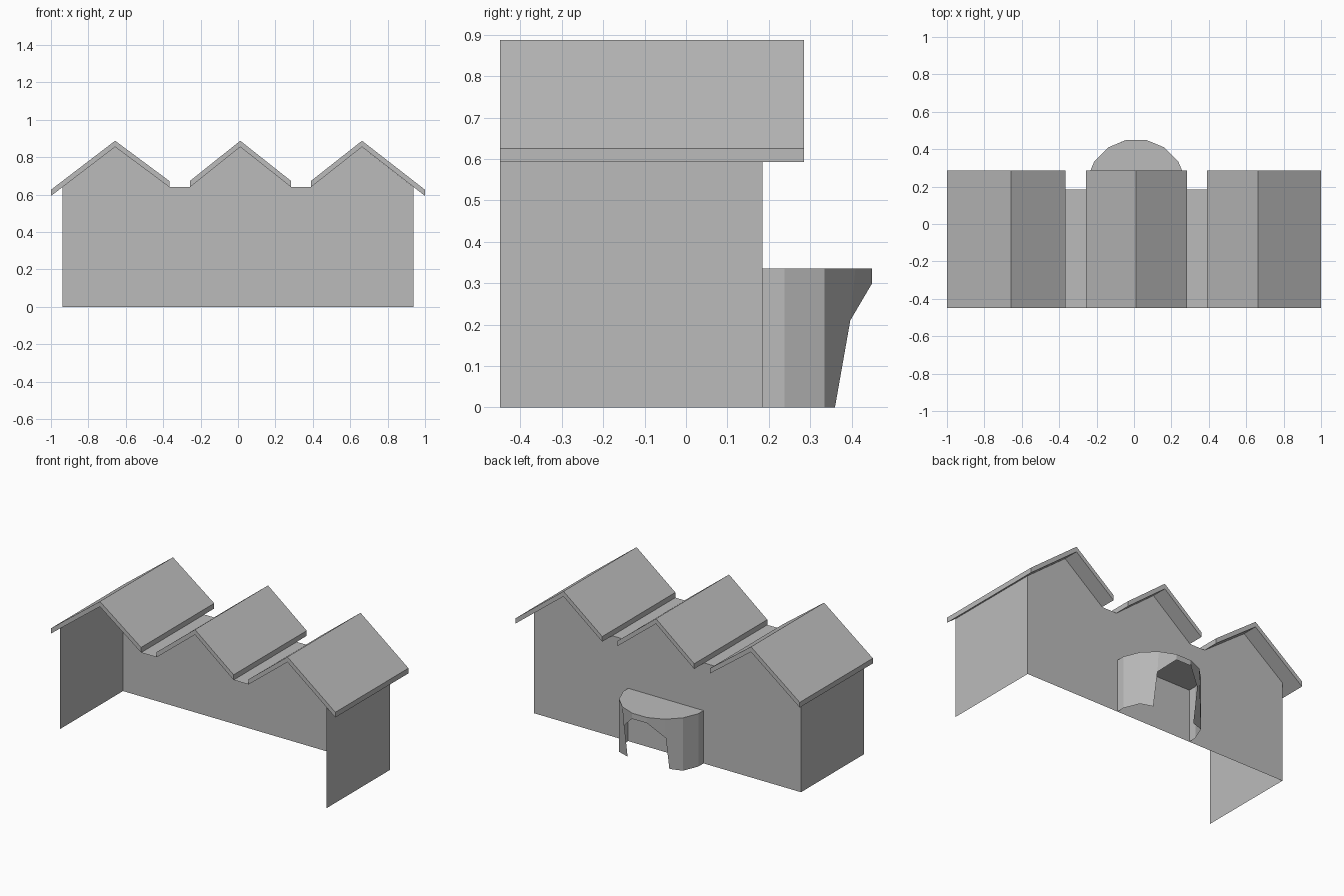
import bpy
import math

cube = bpy.data.objects.get("Cube")
if cube:
    bpy.data.objects.remove(cube, do_unlink=True)

# One plain grey for the whole building
GREY = (0.5, 0.5, 0.5, 1)
mat = bpy.data.materials.new("plain grey")
mat.use_nodes = True
mat.diffuse_color = GREY
mat.node_tree.nodes["Principled BSDF"].inputs["Base Color"].default_value = GREY

FRONT, BACK, ROOF_BACK = -0.45, 0.185, 0.285
VALLEY, RIDGE, THICK = 0.64, 0.888, 0.033


def build(name, verts, faces):
    mesh = bpy.data.meshes.new(name)
    mesh.from_pydata(verts, [], faces)
    mesh.update()
    mesh.materials.append(mat)
    obj = bpy.data.objects.new(name, mesh)
    bpy.context.collection.objects.link(obj)
    return obj


def prism(name, profile, y0, y1):
    """Closed solid from an x-z profile (anticlockwise from the front)."""
    n = len(profile)
    verts = [(x, y, z) for y in (y0, y1) for x, z in profile]
    faces = [tuple(range(n)), tuple(range(2 * n - 1, n - 1, -1))]
    for i in range(n):
        j = (i + 1) % n
        faces.append((j, i, i + n, j + n))
    return build(name, verts, faces)


def sheet(name, corners):
    return build(name, corners, [tuple(range(len(corners)))])


# Roofs: (left eave x, its top z, ridge x, right eave x, its top z)
EAVE = 0.626
INNER = VALLEY + THICK
roofs = {
    "right_roof": (-1.0, EAVE, -0.657, -0.367, INNER),
    "middle_roof": (-0.257, INNER, 0.012, 0.284, INNER),
    "left_roof": (0.39, INNER, 0.663, 1.0, EAVE),
}
for name, (x0, z0, xr, x1, z1) in roofs.items():
    top = [(x1, z1), (xr, RIDGE), (x0, z0)]
    under = [(x, z - THICK) for x, z in reversed(top)]
    prism(name, top + under, FRONT, ROOF_BACK)

# Flat gutters between the roofs
for name, x0, x1 in (("right_gutter", -0.367, -0.257), ("left_gutter", 0.284, 0.39)):
    sheet(name, [(x0, FRONT, VALLEY), (x1, FRONT, VALLEY),
                 (x1, BACK, VALLEY), (x0, BACK, VALLEY)])

# Back wall follows the underside of the roofs
WALL = 0.939
under = RIDGE - THICK
outline = [(WALL, 0), (-WALL, 0), (-WALL, VALLEY), (-0.657, under),
           (-0.367, VALLEY), (-0.257, VALLEY), (0.012, under),
           (0.284, VALLEY), (0.39, VALLEY), (0.663, under), (WALL, VALLEY)]
sheet("back_wall", [(x, BACK, z) for x, z in outline])

# Side walls, open at the front
for name, s in (("left_wall", 1), ("right_wall", -1)):
    pts = [(s * WALL, FRONT, 0), (s * WALL, BACK, 0),
           (s * WALL, BACK, VALLEY), (s * WALL, FRONT, VALLEY)]
    sheet(name, pts[::s])

# Rounded porch at the back: half of a 16-sided drum with an arched opening
CX, R, TOP = 0.012, 0.27, 0.336
plan = [(0.265, BACK)]
for k in range(4):
    a = math.radians(11.25 + 22.5 * k)
    plan.append((R * math.cos(a), BACK + R * math.sin(a)))
ring = plan + [(-x, y) for x, y in reversed(plan)]
sheet("porch_roof", [(CX + x, y, TOP) for x, y in ring])

jamb_foot = (0.147, 0.36, 0)
jamb_top = (0.148, 0.397, 0.21)
arch_top = (0.053, 0.45, 0.3)


def porch_side(name, s):
    """Solid panels beside the opening and the arch spandrel."""
    upper = [(x, y, TOP) for x, y in plan]
    lower = [(x, y, 0) for x, y in plan[:3]]
    verts = upper + lower + [jamb_foot, jamb_top, arch_top]
    faces = [(5, 6, 1, 0), (6, 7, 2, 1), (7, 8, 9, 3, 2), (9, 10, 4, 3)]
    verts = [(CX + s * x, y, z) for x, y, z in verts]
    build(name, verts, [f[::s] for f in faces])


porch_side("porch_left_side", 1)
porch_side("porch_right_side", -1)

# Lintel over the arch
px, py = plan[-1]
sheet("porch_lintel", [(CX + px, py, 0.3), (CX - px, py, 0.3),
                       (CX - px, py, TOP), (CX + px, py, TOP)])
